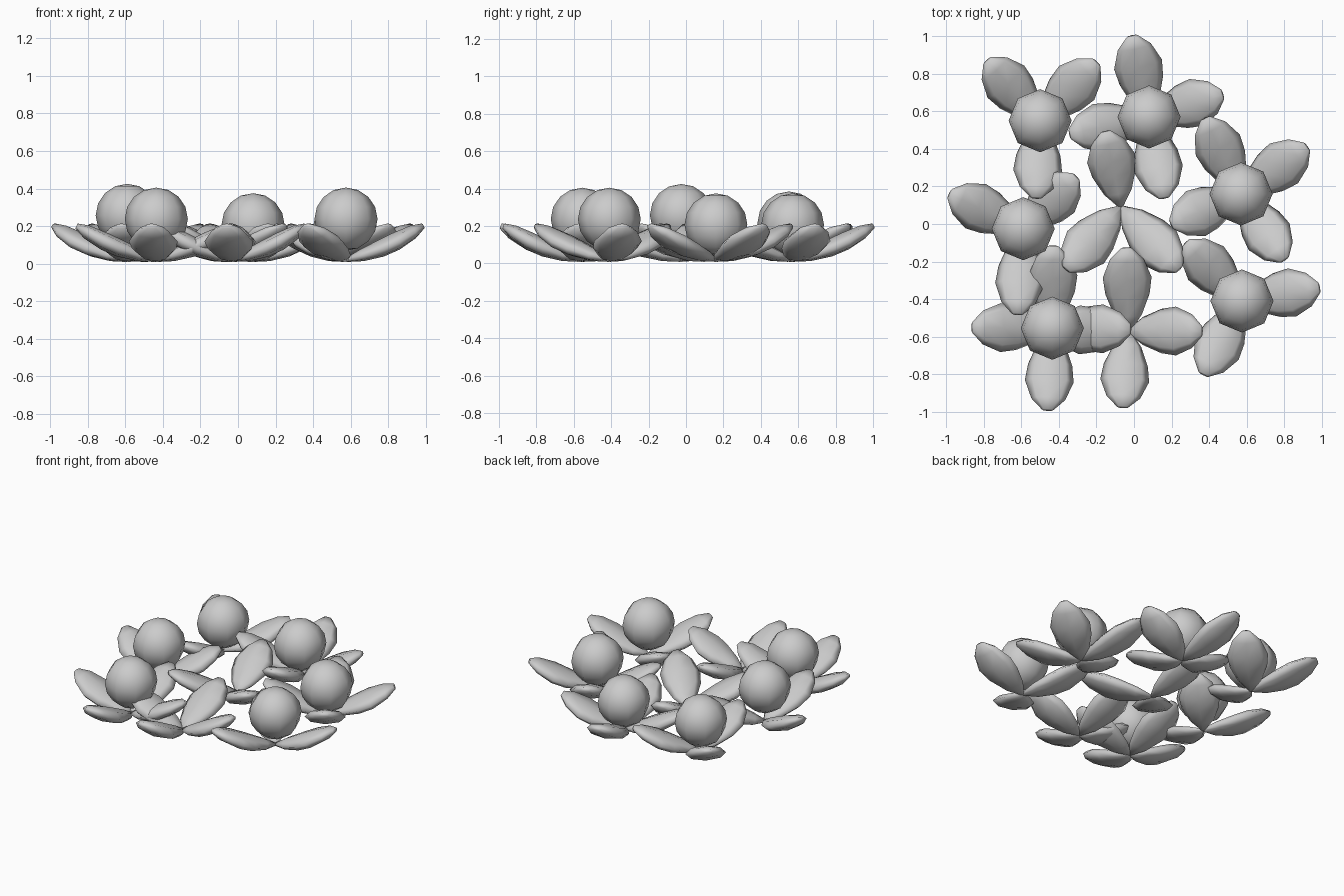
import bpy, bmesh, math
from mathutils import Vector

if "Cube" in bpy.data.objects:
    bpy.data.objects.remove(bpy.data.objects["Cube"])

# leaf stations: position along the leaf, half width, half thickness
PROFILE = [(0.0, 0.012, 0.010), (0.2, 0.075, 0.032), (0.45, 0.118, 0.046),
           (0.65, 0.130, 0.048), (0.87, 0.090, 0.037), (1.0, 0.030, 0.015)]
SIDES = 8

# clusters: centre, berry top height (0 = no berry), leaf tips
CLUSTERS = [
    ((-0.50, 0.55), 0.385, [(-0.78, 0.87), (-0.20, 0.86), (-0.52, 0.14)]),
    ((0.08, 0.57), 0.375, [(-0.01, 1.0), (0.47, 0.69), (0.16, 0.14), (-0.34, 0.48)]),
    ((0.57, 0.16), 0.375, [(0.92, 0.41), (0.80, -0.19), (0.20, 0.0), (0.38, 0.56)]),
    ((0.575, -0.41), 0.405, [(0.985, -0.34), (0.37, -0.80), (0.28, -0.10)]),
    ((-0.435, -0.555), 0.405, [(-0.86, -0.55), (-0.46, -0.99), (-0.43, -0.12), (-0.02, -0.56)]),
    ((-0.59, -0.025), 0.425, [(-0.98, 0.16), (-0.62, -0.48), (-0.31, 0.25)]),
    ((-0.03, -0.57), 0, [(0.36, -0.57), (-0.06, -0.975), (-0.04, -0.13), (-0.43, -0.56)]),
    ((-0.07, 0.09), 0, [(-0.15, 0.49), (-0.36, -0.24), (0.24, -0.24)]),
]


def finish(bm, name):
    bmesh.ops.recalc_face_normals(bm, faces=bm.faces)
    for f in bm.faces:
        f.smooth = True
    mesh = bpy.data.meshes.new(name)
    bm.to_mesh(mesh)
    bm.free()
    bpy.context.collection.objects.link(bpy.data.objects.new(name, mesh))


def add_leaf(bm, centre, tip):
    # rising lozenge-shaped leaf lofted from octagonal rings
    base, end = Vector((*centre, 0.018)), Vector((*tip, 0.2))
    axis = end - base
    side = Vector((-axis.y, axis.x, 0)).normalized()
    up = axis.cross(side).normalized()
    rings = []
    for t, w, h in PROFILE:
        p = base + axis * t
        p.z -= 0.02 * math.sin(math.pi * t)
        rings.append([bm.verts.new(p + side * w * math.cos(a) + up * h * math.sin(a))
                      for a in (2 * math.pi * i / SIDES for i in range(SIDES))])
    for r0, r1 in zip(rings, rings[1:]):
        for i in range(SIDES):
            j = (i + 1) % SIDES
            bm.faces.new((r0[i], r0[j], r1[j], r1[i]))
    bm.faces.new(rings[0])
    bm.faces.new(rings[-1])


for n, (centre, top, tips) in enumerate(CLUSTERS, 1):
    # leaves of one cluster
    bm = bmesh.new()
    for tip in tips:
        add_leaf(bm, centre, tip)
    finish(bm, f"leaf_cluster_{n}")
    # berry resting in the middle
    if top:
        bm = bmesh.new()
        bmesh.ops.create_uvsphere(bm, u_segments=8, v_segments=8, radius=0.168)
        bmesh.ops.translate(bm, verts=bm.verts, vec=(*centre, top - 0.168))
        finish(bm, f"berry_{n}")
